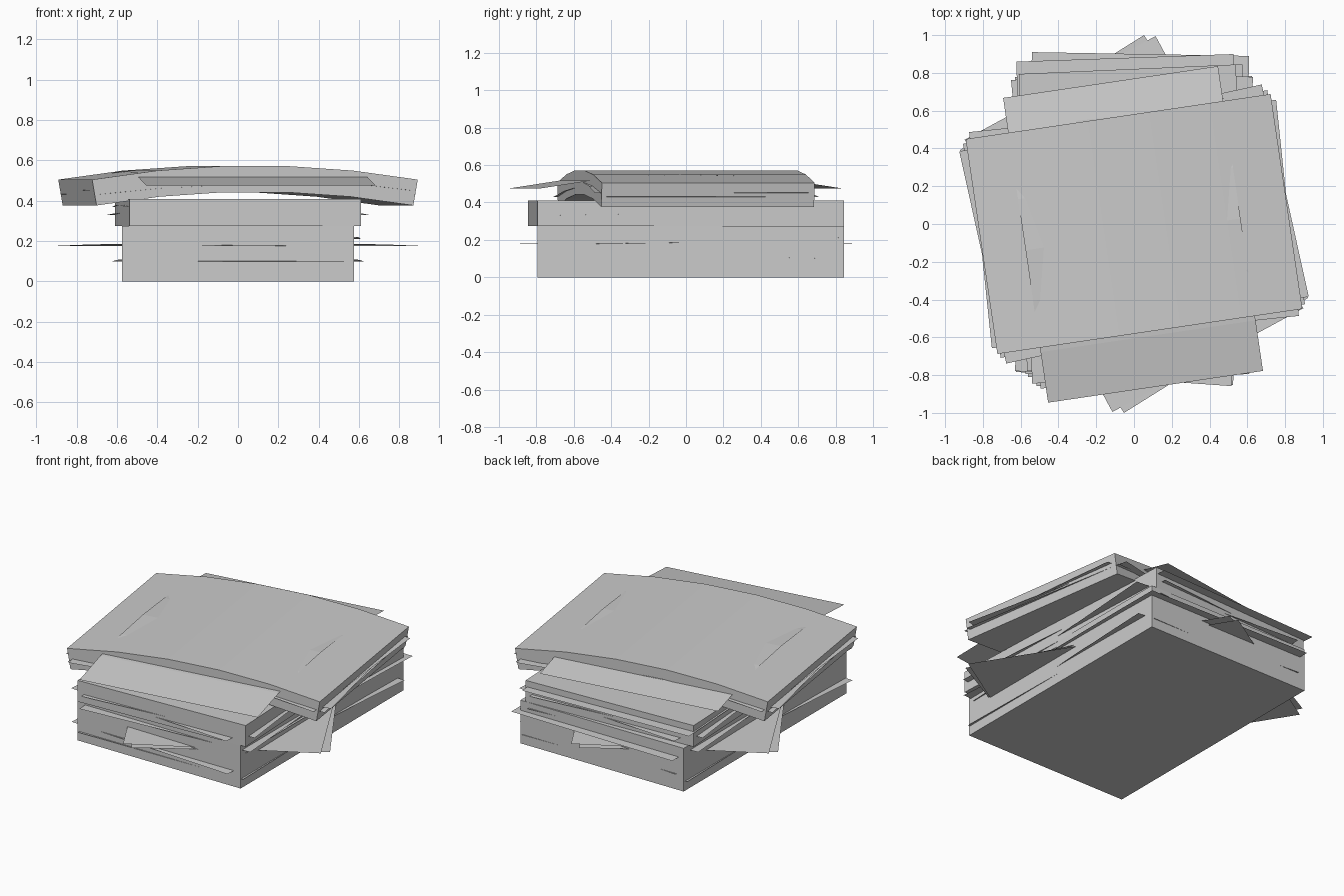
import bpy, math
from mathutils import Matrix

WIDE, LONG = 1.15, 1.64          # page size shared by every part

if "Cube" in bpy.data.objects:
    bpy.data.objects.remove(bpy.data.objects["Cube"], do_unlink=True)

paper = bpy.data.materials.new("paper_grey")
paper.use_nodes = True
grey = (0.6, 0.6, 0.6, 1)
paper.diffuse_color = grey
paper.node_tree.nodes["Principled BSDF"].inputs["Base Color"].default_value = grey


def place(name, verts, faces, x, y, z, angle):
    mesh = bpy.data.meshes.new(name)
    mesh.from_pydata(verts, [], faces)
    mesh.transform(Matrix.Translation((x, y, z)) @ Matrix.Rotation(math.radians(angle), 4, "Z"))
    mesh.materials.append(paper)
    mesh.update()
    obj = bpy.data.objects.new(name, mesh)
    bpy.context.collection.objects.link(obj)
    return obj


def arc(length, sag, steps, depth=0):
    """Points along a shallow arch whose crown is at height zero."""
    if not sag:
        return [(length * (i / steps - 0.5), -depth) for i in range(steps + 1)]
    radius = length ** 2 / (8 * sag)
    angles = [(i / steps - 0.5) * length / radius for i in range(steps + 1)]
    return [((radius - depth) * math.sin(a), (radius - depth) * math.cos(a) - radius)
            for a in angles]


def block(name, thick, x, y, top, angle, sag=0.0, steps=1):
    """Ream of paper, arched along its length when sag is given."""
    ring = arc(LONG, sag, steps) + arc(LONG, sag, steps, thick)[::-1]
    n = len(ring)
    verts = [(u, side * WIDE / 2, w) for side in (-1, 1) for u, w in ring]
    faces = [(i, i + n, (i + 1) % n + n, (i + 1) % n) for i in range(n)]
    faces += [tuple(range(n)), tuple(reversed(range(n, 2 * n)))]
    return place(name, verts, faces, x, y, top, angle)


def sheet(name, x, y, z, angle, sag=0.0, steps=5):
    """Single loose page, arched along its length."""
    line = arc(LONG, sag, steps)
    verts = [(u, side * WIDE / 2, w) for u, w in line for side in (-1, 1)]
    faces = [(2 * i, 2 * i + 2, 2 * i + 3, 2 * i + 1) for i in range(steps)]
    return place(name, verts, faces, x, y, z, angle)


# Three reams
block("bottom_ream", 0.275, 0, 0.025, 0.275, 90)
block("middle_ream", 0.135, 0, 0, 0.41, 92.5)
block("top_ream", 0.13, 0, 0, 0.575, 8.4, 0.07, 5)

# Arched page slipped under the top ream
sheet("under_page", -0.005, -0.055, 0.55, 98.4, 0.075, 6)

# Loose pages: x, y, height, angle, sag
pages = {
    "bottom": [(0, 0.02, 0.06, 91, 0.0), (0, 0, 0.11, 86.5, 0.01), (0, 0, 0.187, 118.5, 0.01),
               (0, 0, 0.17, 122, 0.0), (0.02, 0.08, 0.22, 89, 0.01), (0, 0, 0.24, 94, 0.0)],
    "middle": [(0, 0, 0.31, 86, 0.0), (0, 0, 0.34, 95.5, 0.01), (-0.02, 0.06, 0.38, 92, 0.01)],
    "top": [(0, 0, 0.445, 12.5, 0.0), (0, 0, 0.51, 6, 0.06), (0, 0, 0.48, 10, 0.05)],
}
for ream, rows in pages.items():
    for i, row in enumerate(rows):
        sheet(f"{ream}_loose_page_{i + 1}", *row)
